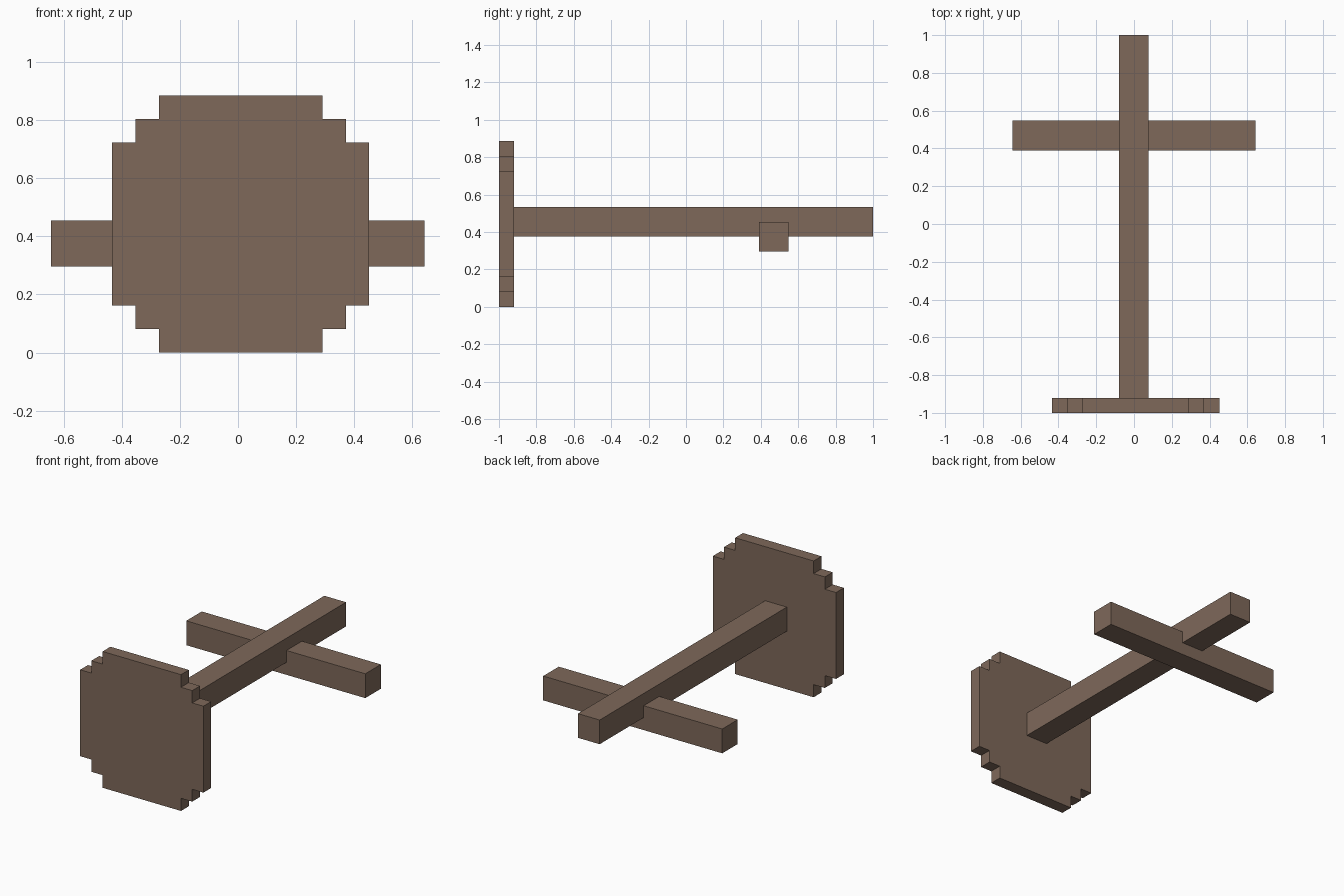
import bpy
import bmesh

default = bpy.data.objects.get("Cube")
if default:
    bpy.data.objects.remove(default, do_unlink=True)

# Single brown wood colour
wood = bpy.data.materials.new("brown_wood")
wood.use_nodes = True
color = (0.21, 0.14, 0.102, 1)
wood.diffuse_color = color
wood.node_tree.nodes["Principled BSDF"].inputs["Base Color"].default_value = color


def add_object(name, bm):
    bmesh.ops.recalc_face_normals(bm, faces=bm.faces)
    mesh = bpy.data.meshes.new(name)
    bm.to_mesh(mesh)
    bm.free()
    mesh.materials.append(wood)
    obj = bpy.data.objects.new(name, mesh)
    bpy.context.collection.objects.link(obj)
    return obj


def add_beam(name, low, high):
    bm = bmesh.new()
    bmesh.ops.create_cube(bm, size=1)
    for v in bm.verts:
        v.co = [a + (c + 0.5) * (b - a) for a, b, c in zip(low, high, v.co)]
    return add_object(name, bm)


def add_stepped_plate(name, center_x, center_z, corner, front, back):
    # Mirror one stepped corner into all four quadrants, then extrude
    flip = corner[::-1]
    outline = (corner + [(-x, z) for x, z in flip]
               + [(-x, -z) for x, z in corner] + [(x, -z) for x, z in flip])
    bm = bmesh.new()
    face = bm.faces.new([bm.verts.new((center_x + x, front, center_z + z))
                         for x, z in outline])
    result = bmesh.ops.extrude_face_region(bm, geom=[face], use_keep_orig=True)
    moved = [g for g in result["geom"] if isinstance(g, bmesh.types.BMVert)]
    bmesh.ops.translate(bm, verts=moved, vec=(0, back - front, 0))
    return add_object(name, bm)


# Round stepped end plate
steps = [(0.4425, 0.2805), (0.3625, 0.2805), (0.3625, 0.3605),
         (0.2815, 0.3605), (0.2815, 0.4425)]
add_stepped_plate("end_plate", 0.009, 0.4425, steps, -1, -0.92)

# Long shaft and the crossbar set into its underside
add_beam("shaft", (-0.08, -0.92, 0.377), (0.076, 1, 0.534))
add_beam("crossbar", (-0.644, 0.389, 0.296), (0.642, 0.548, 0.454))
